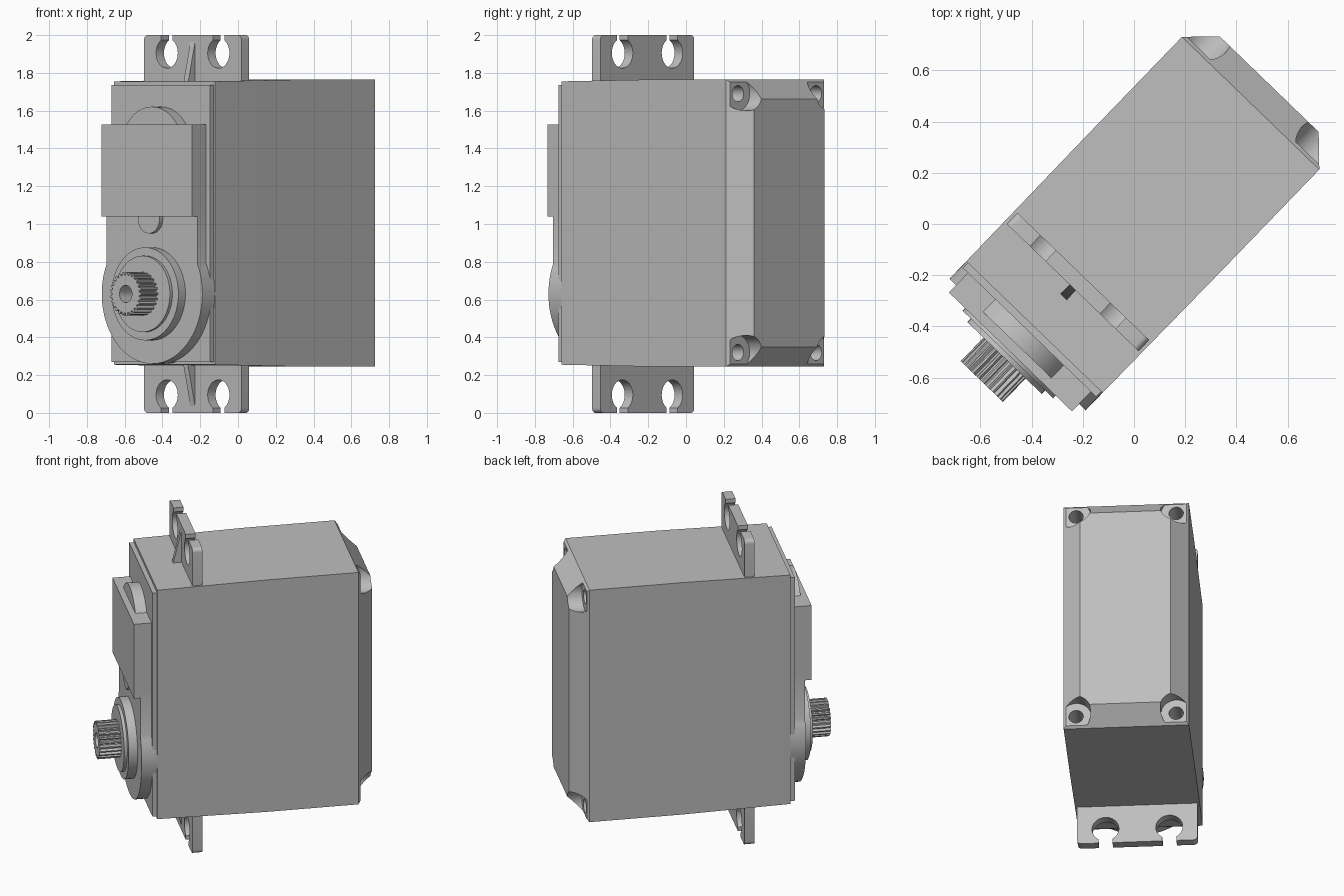
import bpy, bmesh, math
from math import cos, sin, pi, radians
from mathutils import Matrix

if "Cube" in bpy.data.objects:
    bpy.data.objects.remove(bpy.data.objects["Cube"], do_unlink=True)

# One plain grey for the whole unit
GREY = (0.52, 0.52, 0.52, 1)
grey = bpy.data.materials.new("plain grey")
grey.use_nodes = True
grey.diffuse_color = GREY
grey.node_tree.nodes["Principled BSDF"].inputs["Base Color"].default_value = GREY

TURN = Matrix.Rotation(radians(-44), 4, "Z")   # the unit stands turned about z
MID = 1.0                                      # half height of the case
SHAFT_Z = 0.63


def finish(name, bm):
    bmesh.ops.recalc_face_normals(bm, faces=bm.faces)
    mesh = bpy.data.meshes.new(name)
    bm.to_mesh(mesh)
    bm.free()
    mesh.materials.append(grey)
    mesh.shade_smooth()
    mesh.set_sharp_from_angle(angle=radians(28))
    obj = bpy.data.objects.new(name, mesh)
    bpy.context.collection.objects.link(obj)
    obj.matrix_world = TURN
    return obj


def loft(name, sections):
    """Skin matching (x, z) outlines, each given as (y, points)."""
    bm = bmesh.new()
    rings = [[bm.verts.new((x, y, z)) for x, z in pts] for y, pts in sections]
    for a, b in zip(rings, rings[1:]):
        for i in range(len(a)):
            j = (i + 1) % len(a)
            bm.faces.new((a[i], a[j], b[j], b[i]))
    bm.faces.new(rings[0])
    bm.faces.new(rings[-1])
    return finish(name, bm)


def prism(name, pts, y0, y1):
    return loft(name, [(y0, pts), (y1, pts)])


def arc(cx, cz, r, a0, a1, n):
    angles = [radians(a0 + (a1 - a0) * i / n) for i in range(n + 1)]
    return [(cx + r * cos(a), cz + r * sin(a)) for a in angles]


def disc(name, x, z, r, y0, y1, n=64):
    return prism(name, arc(x, z, r, 0, 360, n)[:-1], y0, y1)


def rect(w, z0, z1):
    return [(-w, z0), (w, z0), (w, z1), (-w, z1)]


def cut(obj, cutters):
    for c in cutters:
        mod = obj.modifiers.new("cut", "BOOLEAN")
        mod.operation, mod.solver, mod.object = "DIFFERENCE", "EXACT", c
    bpy.context.view_layer.update()
    graph = bpy.context.evaluated_depsgraph_get()
    mesh = bpy.data.meshes.new_from_object(obj.evaluated_get(graph))
    obj.modifiers.clear()
    obj.data = mesh
    mesh.set_sharp_from_angle(angle=radians(28))
    for c in cutters:
        bpy.data.objects.remove(c, do_unlink=True)


# Case, slightly tapered to the front and bevelled at the back
case = loft("case", [(y, rect(w, MID + 0.005 - h, MID + 0.005 + h)) for y, w, h in (
    (-0.56, 0.37, 0.75), (0.1, 0.373, 0.76), (0.656, 0.373, 0.76), (0.76, 0.269, 0.656))])

# Screw recesses and holes in the four back corners
cutters = []
for sx in (-1, 1):
    for z in (0.32, 1.69):
        cutters.append(disc("recess_cutter", sx * 0.298, z, 0.09, 0.67, 0.9, 32))
        cutters.append(disc("hole_cutter", sx * 0.298, z, 0.043, 0.45, 0.68, 24))
cut(case, cutters)

# Front plate
prism("front_plate", rect(0.362, 0.27, 1.735), -0.588, -0.55)

# Gear housing: round below, straight neck above
HALF = 0.334
edge = math.degrees(math.acos(HALF / 0.37))
housing = arc(0, SHAFT_Z, 0.37, edge, -180 - edge, 56) + [(-HALF, 1.1), (HALF, 1.1)]
prism("gear_housing", housing, -0.655, -0.56)
prism("gear_cover", rect(HALF, 1.04, 1.527), -0.695, -0.57)
disc("upper_gear_bulge", 0, 1.39, 0.231, -0.657, -0.57)
disc("small_boss", 0, 1.03, 0.08, -0.68, -0.64, 32)

# Stepped collar around the shaft
disc("outer_collar", 0, SHAFT_Z, 0.246, -0.709, -0.64)
disc("inner_collar", 0, SHAFT_Z, 0.202, -0.728, -0.7)

# Splined output shaft with a screw bore
TEETH = 25
spline = []
for i in range(TEETH):
    for k, r in ((-0.36, 0.1), (-0.14, 0.115), (0.14, 0.115), (0.36, 0.1)):
        a = 2 * pi * (i + k) / TEETH
        spline.append((r * cos(a), SHAFT_Z + r * sin(a)))
shaft = prism("output_shaft", spline, -0.856, -0.71)
cut(shaft, [disc("bore_cutter", 0, SHAFT_Z, 0.046, -0.9, -0.74, 24)])

# Mounting tabs with keyhole slots, and a thin rib on each
HOLE_Z, HOLE_R, SLOT = 1.905, 0.08, 0.042
gap = math.degrees(math.asin(SLOT / HOLE_R))


def keyhole(x):
    hole = arc(x, HOLE_Z, HOLE_R, 90 - gap, -270 + gap, 32)
    return [(x + SLOT, 2.0)] + hole + [(x - SLOT, 2.0)]


tab = [(0.358, 1.7)] + arc(0.333, 1.975, 0.025, 0, 90, 6)
tab += keyhole(0.19) + keyhole(-0.19)
tab += arc(-0.333, 1.975, 0.025, 90, 180, 6) + [(-0.358, 1.7)]

for name, flip in (("upper", False), ("lower", True)):
    def place(pts):
        return [(x, 2 * MID - z) if flip else (x, z) for x, z in pts]
    prism(name + "_mounting_tab", place(tab), -0.345, -0.285)
    foot, tip = place(rect(0.017, 1.7, 1.72)), place(rect(0.017, 1.7, 1.985))
    loft(name + "_rib", [(-0.405, foot), (-0.34, tip)])
